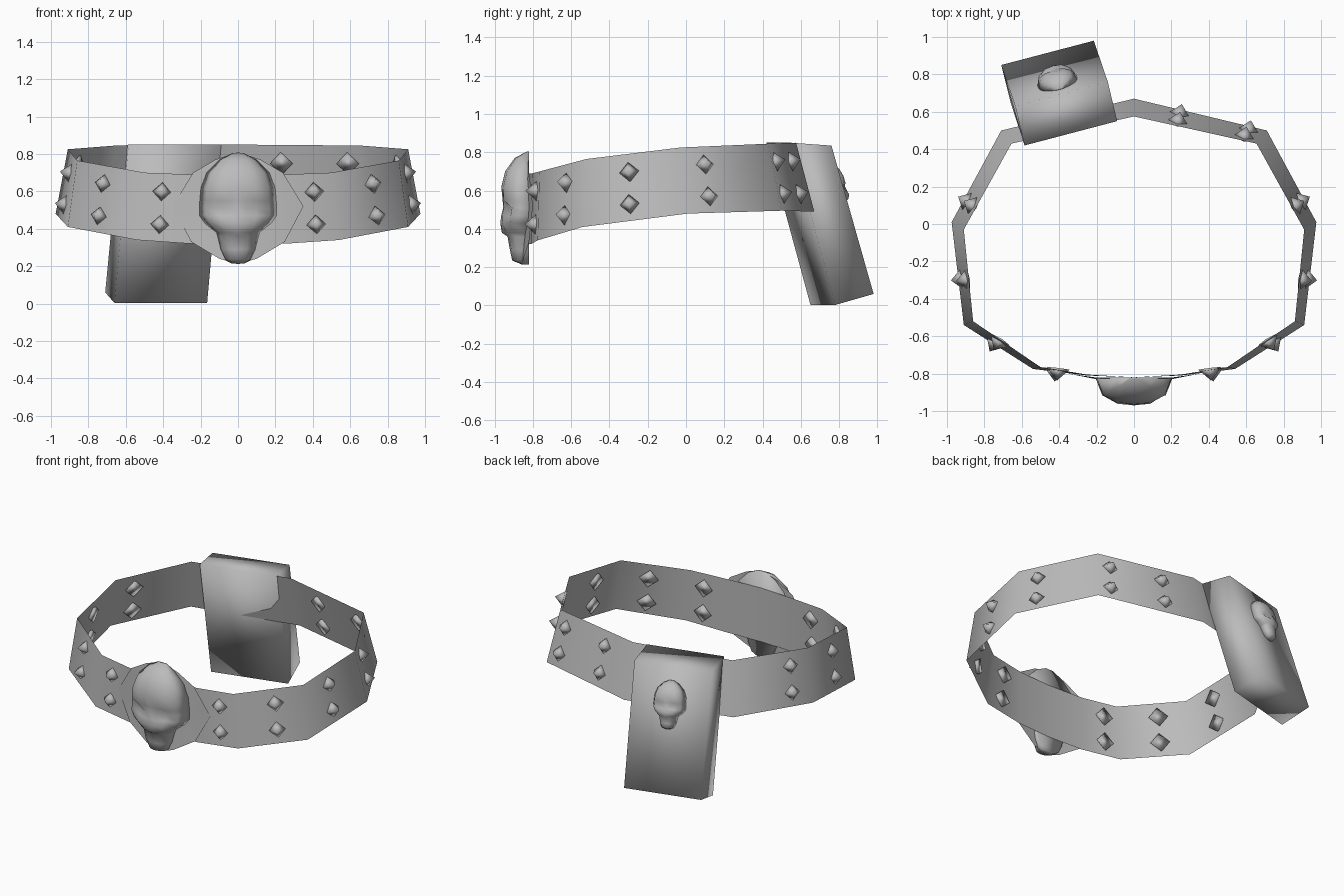
import bpy
import bmesh
from mathutils import Matrix, Vector

old = bpy.data.objects.get("Cube")
if old:
    bpy.data.objects.remove(old, do_unlink=True)

grey = bpy.data.materials.new("plain_grey")
grey.use_nodes = True
grey.diffuse_color = (0.5, 0.5, 0.5, 1)
grey.node_tree.nodes["Principled BSDF"].inputs["Base Color"].default_value = (0.5, 0.5, 0.5, 1)


def build(name, verts, faces, matrix=Matrix(), fix_normals=True):
    """Make a smooth-shaded grey object from points and faces."""
    bm = bmesh.new()
    points = [bm.verts.new(matrix @ Vector(v)) for v in verts]
    for f in faces:
        bm.faces.new([points[i] for i in f])
    if fix_normals:
        bmesh.ops.recalc_face_normals(bm, faces=bm.faces)
    for f in bm.faces:
        f.smooth = True
    mesh = bpy.data.meshes.new(name)
    bm.to_mesh(mesh)
    bm.free()
    mesh.materials.append(grey)
    obj = bpy.data.objects.new(name, mesh)
    bpy.context.collection.objects.link(obj)
    return obj


def frame(origin, side, up, out, scale=1.0):
    """Placement whose local -y points along out."""
    m = Matrix((side * scale, -out * scale, up * scale)).transposed().to_4x4()
    m.translation = origin
    return m


# Belt: half outline from front to back, bottom and top rims
bottom = [Vector(p) for p in ((0, -.82, .32), (.25, -.81, .32), (.54, -.775, .34), (.91, -.54, .41),
                              (.975, .01, .48), (.71, .5, .495), (0, .67, .49))]
top = [Vector(p) for p in ((0, -.82, .69), (.25, -.805, .69), (.5, -.765, .70), (.86, -.52, .765),
                           (.91, -.03, .825), (.655, .43, .845), (0, .575, .85))]


def full_loop(half):
    return half + [Vector((-p.x, p.y, p.z)) for p in half[-2:0:-1]]


rim = full_loop(bottom)
n = len(rim)
build("belt_band", rim + full_loop(top),
      [(i, (i + 1) % n, n + (i + 1) % n, n + i) for i in range(n)], fix_normals=False)

# Pyramid studs in pairs along the band
s = .062
stud_verts = [(s, .012, 0), (0, .012, s), (-s, .012, 0), (0, .012, -s), (0, -.055, 0)]
stud_faces = [(0, 1, 4), (1, 2, 4), (2, 3, 4), (3, 0, 4), (3, 2, 1, 0)]
for seg, t in ((1, .6), (2, .58), (3, .45), (4, .25), (5, .12), (5, .65)):
    low = bottom[seg].lerp(bottom[seg + 1], t)
    high = top[seg].lerp(top[seg + 1], t)
    along = (bottom[seg + 1] - bottom[seg]).normalized()
    up = (high - low).normalized()
    out = along.cross(up).normalized()
    up = out.cross(along)
    for v, level in ((.25, "lower"), (.73, "upper")):
        place = frame(low.lerp(high, v), along, up, out)
        build("stud_left_" + level, stud_verts, stud_faces, place)
        if seg < 5:
            build("stud_right_" + level, stud_verts, stud_faces,
                  Matrix.Diagonal((-1, 1, 1, 1)) @ place)

# Buckle plate: shallow shield fanned round a centre point
half = [(0, -.825, .81), (.12, -.825, .77), (.24, -.82, .70), (.35, -.80, .52),
        (.25, -.82, .33), (.1, -.85, .24), (0, -.86, .21)]
outline = half + [(-x, y, z) for x, y, z in half[-2:0:-1]]
n = len(outline)
plate = build("buckle_plate", outline + [(0, -.85, .52)],
              [(i, (i + 1) % n, n) for i in range(n)], fix_normals=False)

# Skull relief: rows of (height, half width, depth, socket depth)
rows = [(.295, .03, .01, 0), (.26, .1, .075, 0), (.19, .17, .125, 0), (.11, .2, .145, 0),
        (.04, .205, .138, -.006), (0, .207, .135, .03), (-.04, .207, .145, .02),
        (-.08, .18, .15, -.004), (-.13, .12, .142, .012), (-.15, .115, .112, 0),
        (-.22, .1, .1, 0), (-.275, .075, .088, 0), (-.295, .035, .04, 0)]
columns = [(-1, 0), (-.82, .66), (-.48, .92), (-.2, .97), (0, 1), (.2, .97), (.48, .92), (.82, .66), (1, 0)]
skull_verts, skull_faces = [], []
w = len(columns)
for z, width, depth, socket in rows:
    for u, bulge in columns:
        dip = socket if abs(u) == .48 else 0
        skull_verts.append((u * width, -depth * bulge + dip, z))
for r in range(len(rows) - 1):
    for c in range(w - 1):
        a = r * w + c
        skull_faces.append((a, a + w, a + w + 1, a + 1))
skull_faces.append(tuple(range(w)))
last = len(skull_verts) - w
skull_faces.append(tuple(range(last + w - 1, last - 1, -1)))
skull_faces.append(tuple(r * w for r in reversed(range(len(rows)))) + tuple(r * w + w - 1 for r in range(len(rows))))
build("buckle_skull", skull_verts, skull_faces, Matrix.Translation((0, -.82, .51)))

# Pouch: leaning box hung through the back of the belt
width = Vector((.495, .13, 0))
left = [Vector(p) for p in ((-.585, .42, .85), (-.635, .63, .835), (-.71, .85, .06), (-.66, .65, .003))]
right = [p + width for p in left]
build("pouch", left + right,
      [(0, 1, 2, 3), (7, 6, 5, 4)] + [(i, i + 4, (i + 1) % 4 + 4, (i + 1) % 4) for i in range(4)])

# Small skull on the pouch's outer face
up = (left[1] - left[2]).normalized()
out = up.cross(width).normalized()
if out.y < 0:
    out = -out
side = up.cross(out).normalized()
centre = left[1].lerp(left[2], .3) + width * .5
build("pouch_skull", skull_verts, skull_faces, frame(centre, side, up, out, .52))
